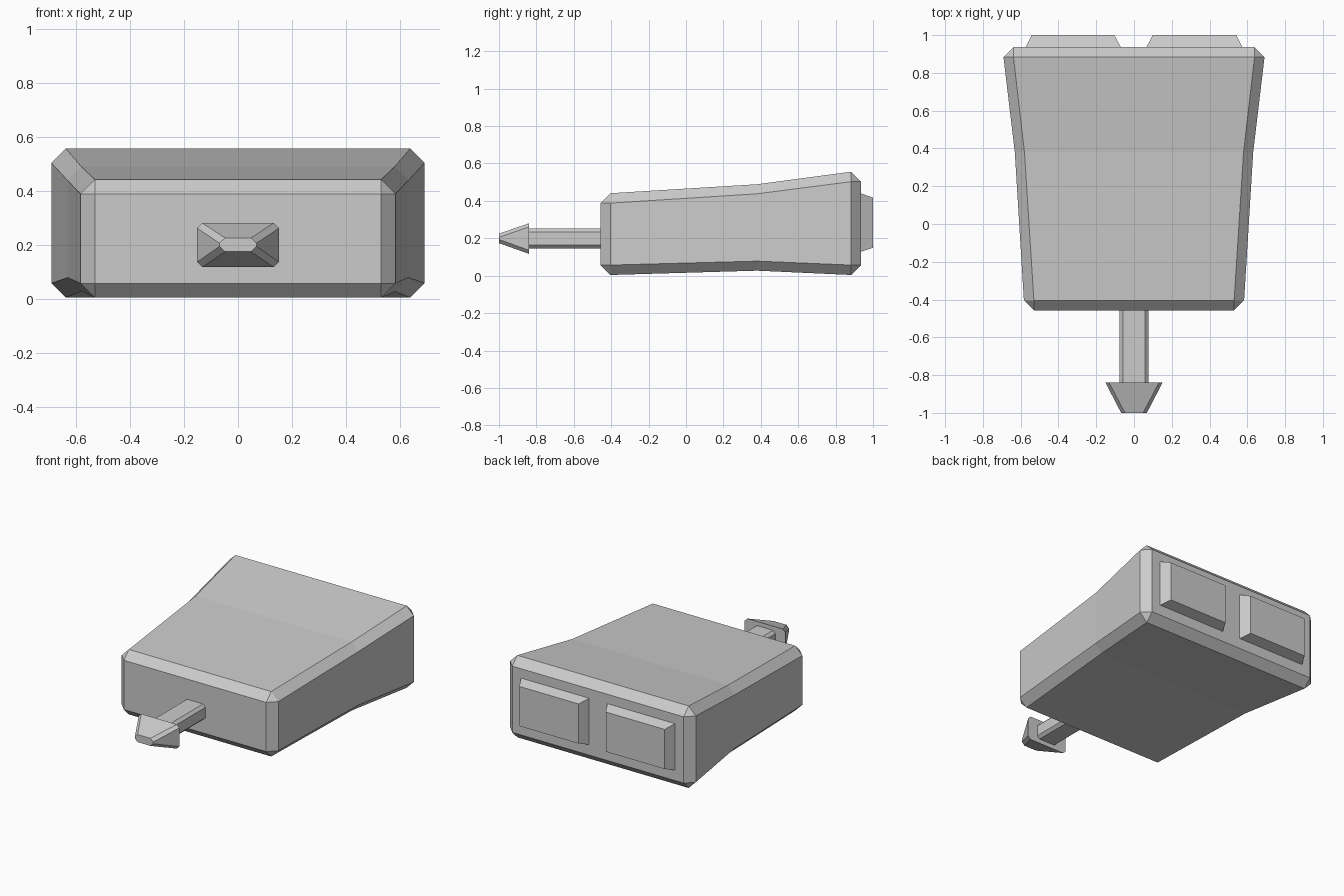
import bpy, bmesh

if "Cube" in bpy.data.objects:
    bpy.data.objects.remove(bpy.data.objects["Cube"])


def ring(y, x0, x1, z0, z1, c=0.0):
    """Rectangle in the xz plane at depth y, with corners cut by c."""
    return [(x0 + c, y, z0), (x1 - c, y, z0), (x1, y, z0 + c), (x1, y, z1 - c),
            (x1 - c, y, z1), (x0 + c, y, z1), (x0, y, z1 - c), (x0, y, z0 + c)]


def loft(name, rings):
    """Skin a list of rings and cap both ends."""
    bm = bmesh.new()
    loops = [[bm.verts.new(p) for p in r] for r in rings]
    for a, b in zip(loops, loops[1:]):
        for i in range(8):
            j = (i + 1) % 8
            bm.faces.new((a[i], a[j], b[j], b[i]))
    bm.faces.new(loops[0])
    bm.faces.new(loops[-1])
    bmesh.ops.remove_doubles(bm, verts=bm.verts[:], dist=0.0005)
    bmesh.ops.recalc_face_normals(bm, faces=bm.faces[:])
    mesh = bpy.data.meshes.new(name)
    bm.to_mesh(mesh)
    bm.free()
    obj = bpy.data.objects.new(name, mesh)
    bpy.context.collection.objects.link(obj)
    return obj


# Flared body with bevelled edges and a slight waist
loft("body", [
    ring(-0.457, -0.53, 0.53, 0.057, 0.388),
    ring(-0.404, -0.583, 0.583, 0.004, 0.441, 0.053),
    ring(0.38, -0.631, 0.631, 0.027, 0.489, 0.051),
    ring(0.883, -0.691, 0.691, 0.004, 0.556, 0.053),
    ring(0.936, -0.638, 0.638, 0.057, 0.503),
])

# Two raised pads on the back
for side, x0, x1 in (("left", -0.574, -0.07), ("right", 0.066, 0.574)):
    loft(side + "_back_pad", [
        ring(0.92, x0, x1, 0.128, 0.44),
        ring(0.936, x0, x1, 0.128, 0.44),
        ring(1.0, x0 + 0.033, x1 - 0.033, 0.15, 0.417),
    ])

# Shaft sticking out of the front
loft("shaft", [ring(y, -0.077, 0.077, 0.146, 0.252, 0.018) for y in (-0.85, -0.44)])

# Tapered plug head
loft("plug_head", [
    ring(-1.0, -0.068, 0.068, 0.174, 0.225, 0.02),
    ring(-0.84, -0.151, 0.151, 0.117, 0.28, 0.019),
])
